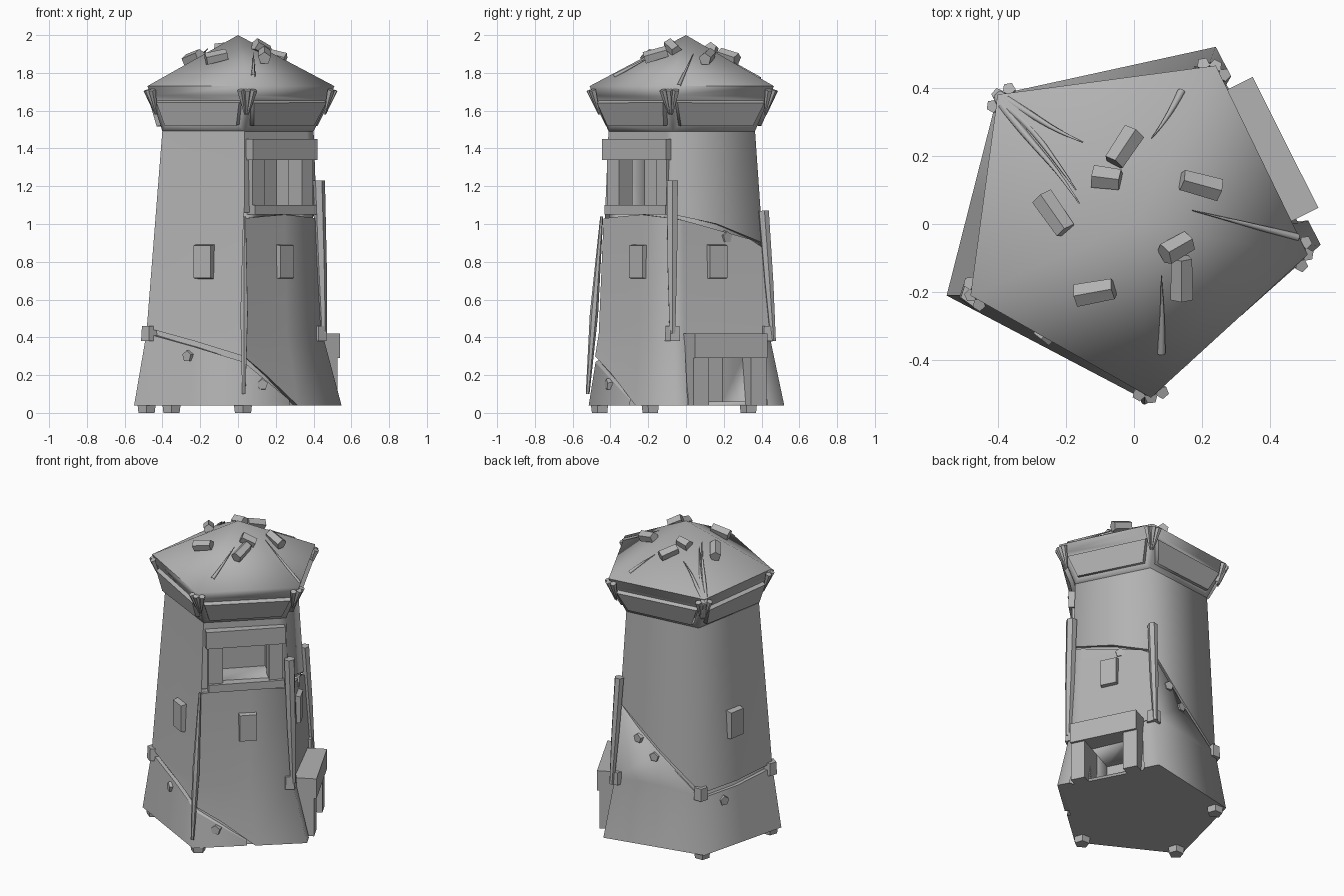
import bpy
import bmesh
from math import radians, cos, sin, floor
from mathutils import Vector, Matrix

if "Cube" in bpy.data.objects:
    bpy.data.objects.remove(bpy.data.objects["Cube"])

stone = bpy.data.materials.new("stone_grey")
stone.use_nodes = True
stone.diffuse_color = (0.45, 0.45, 0.45, 1)
stone.node_tree.nodes["Principled BSDF"].inputs["Base Color"].default_value = (0.45, 0.45, 0.45, 1)

# Five tower corners at the ground, the bend, the neck and the eaves
GROUND = [(.03, -.515), (.54, -.06), (.24, .52), (-.4, .38), (-.55, -.21)]
BEND = [(.03, -.455), (.44, -.07), (.21, .44), (-.35, .34), (-.485, -.21)]
NECK = [(.035, -.41), (.4, -.07), (.18, .365), (-.31, .31), (-.4, -.19)]
EAVES = [(.05, -.51), (.51, -.09), (.24, .465), (-.4, .38), (-.48, -.21)]
RINGS = [(.04, GROUND), (.42, BEND), (1.5, NECK)]


def on_wall(u, z, k=1.0):
    """Point on the tower wall: u counts corners, z is height, k scales outward."""
    (z0, a), (z1, b) = RINGS[:2] if z < .42 else RINGS[1:]
    f = (z - z0) / (z1 - z0)
    i = floor(u)
    p, q = (Vector(a[j % 5]).lerp(Vector(b[j % 5]), f) for j in (i, i + 1))
    return (p.lerp(q, u - i) * k).to_3d() + Vector((0, 0, z))


def finish(name, bm, angle=75):
    bmesh.ops.recalc_face_normals(bm, faces=bm.faces[:])
    mesh = bpy.data.meshes.new(name)
    bm.to_mesh(mesh)
    bm.free()
    obj = bpy.data.objects.new(name, mesh)
    bpy.context.collection.objects.link(obj)
    mesh.materials.append(stone)
    smooth(obj, angle)
    return obj


def smooth(obj, angle):
    bpy.ops.object.select_all(action='DESELECT')
    obj.select_set(True)
    bpy.context.view_layer.objects.active = obj
    bpy.ops.object.shade_smooth_by_angle(angle=radians(angle))


def loft(bm, rings):
    rows = [[bm.verts.new(p) for p in ring] for ring in rings]
    for a, b in zip(rows, rows[1:]):
        for i in range(len(a)):
            j = (i + 1) % len(a)
            bm.faces.new((a[i], a[j], b[j], b[i]))
    return rows


def strip(name, k, columns):
    """Wall layer with a ragged outline, its rims turned inward."""
    bm = bmesh.new()
    last = None
    for u, lo, hi in columns:
        mid = min(max(.42, lo + .005), hi - .005)
        spots = [(lo, k * .92), (lo, k), (mid, k), (hi, k), (hi, k * .92)]
        col = [bm.verts.new(on_wall(u, z, s)) for z, s in spots]
        if last and u != last[0]:
            for r in range(4):
                bm.faces.new((last[1][r], col[r], col[r + 1], last[1][r + 1]))
        last = (u, col)
    bmesh.ops.remove_doubles(bm, verts=bm.verts[:], dist=.0005)
    return finish(name, bm)


def block(name, face, n, t, z, taper=1.0):
    """Box on a tower face: n outward, t sideways and z height ranges."""
    bm = bmesh.new()
    bmesh.ops.create_cube(bm, size=1)
    for v in bm.verts:
        s = taper if v.co.x > 0 else 1
        v.co = [r[0] + (r[1] - r[0]) * (c + .5)
                for r, c in zip((n, t, z), (v.co.x, v.co.y * s, v.co.z * s))]
    bm.transform(Matrix.Rotation(radians(72 * face - 45.4), 4, 'Z'))
    return finish(name, bm, 30)


def rod(name, start, end, r1, r2, sides=5):
    a, b = Vector(start), Vector(end)
    bm = bmesh.new()
    bmesh.ops.create_cone(bm, cap_ends=True, segments=sides, radius1=r1, radius2=r2, depth=(b - a).length)
    turn = (b - a).to_track_quat('Z', 'Y').to_matrix().to_4x4()
    bm.transform(Matrix.Translation((a + b) / 2) @ turn)
    return finish(name, bm, 50)


def vine(name, points, radius):
    """Curved horn that thins toward its end."""
    curve = bpy.data.curves.new(name, 'CURVE')
    curve.dimensions = '3D'
    curve.bevel_depth = radius
    curve.bevel_resolution = 1
    curve.resolution_u = 4
    line = curve.splines.new('NURBS')
    line.points.add(len(points) - 1)
    line.use_endpoint_u = True
    line.order_u = 3
    for i, (p, q) in enumerate(zip(line.points, points)):
        p.co = (*q, 1)
        p.radius = 1 - .9 * i / (len(points) - 1)
    obj = bpy.data.objects.new(name, curve)
    bpy.context.collection.objects.link(obj)
    curve.materials.append(stone)
    bpy.ops.object.select_all(action='DESELECT')
    obj.select_set(True)
    bpy.context.view_layer.objects.active = obj
    bpy.ops.object.convert(target='MESH')
    smooth(bpy.context.object, 60)


def roof_z(x, y):
    return 2 - .57 * Vector((x, y)).length


# Solid core with the window and door hollowed out
bm = bmesh.new()
rows = loft(bm, [[on_wall(i, z, .95) for i in range(5)] for z in (.04, .42, 1.5)])
bm.faces.new(rows[0])
bm.faces.new(rows[-1])
core = finish("tower_core", bm)
for cutter in (block("window_cutter", 0, (.15, .6), (-.16, .14), (1.1, 1.34)),
               block("door_cutter", 1, (.15, .7), (-.11, .14), (.06, .29))):
    cutter.hide_render = True
    cutter.hide_viewport = True
    cut = core.modifiers.new("opening", 'BOOLEAN')
    cut.operation = 'DIFFERENCE'
    cut.solver = 'EXACT'
    cut.object = cutter

# Upper plaster, broken along its lower edge
edge = [(0, 1.06), (.1, 1.06), (.1, 1.36), (.9, 1.36), (.9, 1.06), (1, 1.05), (1.5, 1.0), (2, .9),
        (2.5, .65), (3, .42), (3.5, .42), (4, .45), (4.5, .38), (5, .3)]
strip("upper_wall", 1.0, [(u, lo, 1.5) for u, lo in edge])

# Front panel with its flared skirt, wrapping over the door
strip("front_panel", 1.015, [(0, .3, 1.03), (.25, .2, 1.04), (.55, .04, 1.05), (1, .04, 1.03),
                             (1.12, .04, 1.02), (1.12, .4, 1.02), (1.85, .4, .92), (2, .4, .87)])

# Stone base rising toward the back corner
strip("base_wall", 1.0, [(1.85, .04, .9), (2, .04, .87), (2.5, .04, .62), (3, .04, .39), (3.5, .04, .39),
                         (4, .04, .42), (4.5, .04, .35), (5, .04, .27), (5.48, .04, .07)])

# Flared head with sunken panels, and the pointed roof
bm = bmesh.new()
brow = [(x * .96, y * .96, 1.68) for x, y in EAVES]
rows = loft(bm, [[(x, y, 1.49) for x, y in NECK], brow])
panels = bm.faces[:]
bm.faces.new(rows[0])
bm.normal_update()
bmesh.ops.recalc_face_normals(bm, faces=bm.faces[:])
bmesh.ops.inset_individual(bm, faces=panels, thickness=.045)
bmesh.ops.inset_individual(bm, faces=panels, thickness=.006, depth=-.025)
finish("head", bm)
bm = bmesh.new()
rows = loft(bm, [brow, [(x, y, 1.73) for x, y in EAVES]])
tip = bm.verts.new((0, 0, 2))
for i in range(5):
    bm.faces.new((rows[1][i], rows[1][(i + 1) % 5], tip))
finish("roof", bm)

# Window and door frames
block("window_lintel", 0, (.25, .372), (-.255, .225), (1.34, 1.45))
block("window_sill", 0, (.25, .37), (-.24, .22), (1.05, 1.1))
block("door_lintel", 1, (.3, .505), (-.2, .23), (.29, .42))
for side, (w0, w1, d0, d1) in {"left": (.13, .21, .14, .23), "right": (-.24, -.15, -.2, -.11)}.items():
    block("window_jamb_" + side, 0, (.25, .352), (w0, w1), (1.09, 1.35))
    block("door_jamb_" + side, 1, (.3, .49), (d0, d1), (.04, .3))

# Raised brick on the middle of the faces
for face in (0, 1, 3, 4):
    a = radians(72 * face - 45.4)
    n = on_wall(face + .5, .8).dot(Vector((cos(a), sin(a), 0)))
    block(f"brick_{face}", face, (n - .05, n + .03), (-.06, .06), (.7, .9), .85)

# Poles along the corners, with pegs under them
for u, lo, hi, r in ((0, .1, 1.04, .026), (1, .42, 1.23, .034), (2, .38, 1.07, .03)):
    a, b = on_wall(u, lo, 1.03), on_wall(u, hi, 1.04)
    m = a.lerp(b, .45)
    rod(f"pole_lower_{u}", a, m, .01 if u == 0 else r * .5, r * .85, 6)
    rod(f"pole_upper_{u}", m, b, r * .85, r if u else .008, 6)
for u in (1, 2, 3, 4):
    p = on_wall(u, .42, .97)
    rod(f"peg_{u}", p - Vector((0, 0, .04)), p + Vector((0, 0, .04)), .045, .04)

# Studs on the walls and feet under the base
for u, z in ((4.45, .3), (5.2, .15), (1.6, .93), (2.25, .7), (2.45, .6), (3.3, .33)):
    rod(f"stud_{u}", on_wall(u, z, .93), on_wall(u, z, 1.03), .036, .03)
for u in (0, 3, 4):
    p = on_wall(u, .04, .88)
    rod(f"foot_{u}", p - Vector((0, 0, .04)), p, .045, .05)

# Three-pronged claws under the eaves corners
for i, (x, y) in enumerate(EAVES):
    out = Vector((x, y, 0)).normalized()
    across = Vector((-out.y, out.x, 0))
    low = Vector((x, y, 1.58)) - out * .05
    for s in (-1, 0, 1):
        top = Vector((x, y, 1.71)) - out * .012 * abs(s) + across * s * .035
        rod(f"claw_{i}_{s + 1}", top, low + across * s * .008, .02, .004)

# Short pegs lying on the roof
for i, (x0, y0, x1, y1) in enumerate([(-.27, .08, -.2, -.02), (0, .27, -.06, .18), (-.12, .14, -.04, .13),
                                      (.25, .1, .14, .13), (.09, -.09, .16, -.05), (.14, -.22, .14, -.1),
                                      (-.17, -.21, -.06, -.19)]):
    rod(f"roof_peg_{i}", (x0, y0, roof_z(x0, y0) + .025), (x1, y1, roof_z(x1, y1) + .01), .035, .032)

# Horns and thin vines running over the roof
for i, path in enumerate([[(-.38, .37), (-.3, .32), (-.22, .27), (-.15, .24)],
                          [(-.39, .35), (-.3, .24), (-.22, .15), (-.16, .06)],
                          [(-.39, .36), (-.31, .29), (-.24, .2), (-.17, .1)]]):
    pts = [(-.36, .34, 1.6), (-.4, .38, 1.7)] + [(x, y, roof_z(x, y) + .025) for x, y in path]
    vine(f"horn_{i}", pts, .022)
for i, path in enumerate([[(.48, -.04), (.33, 0), (.17, .04)], [(.14, .39), (.1, .31), (.05, .25)],
                          [(.08, -.38), (.085, -.27), (.08, -.15)]]):
    vine(f"roof_vine_{i}", [(x, y, roof_z(x, y) + .004) for x, y in path], .012)
